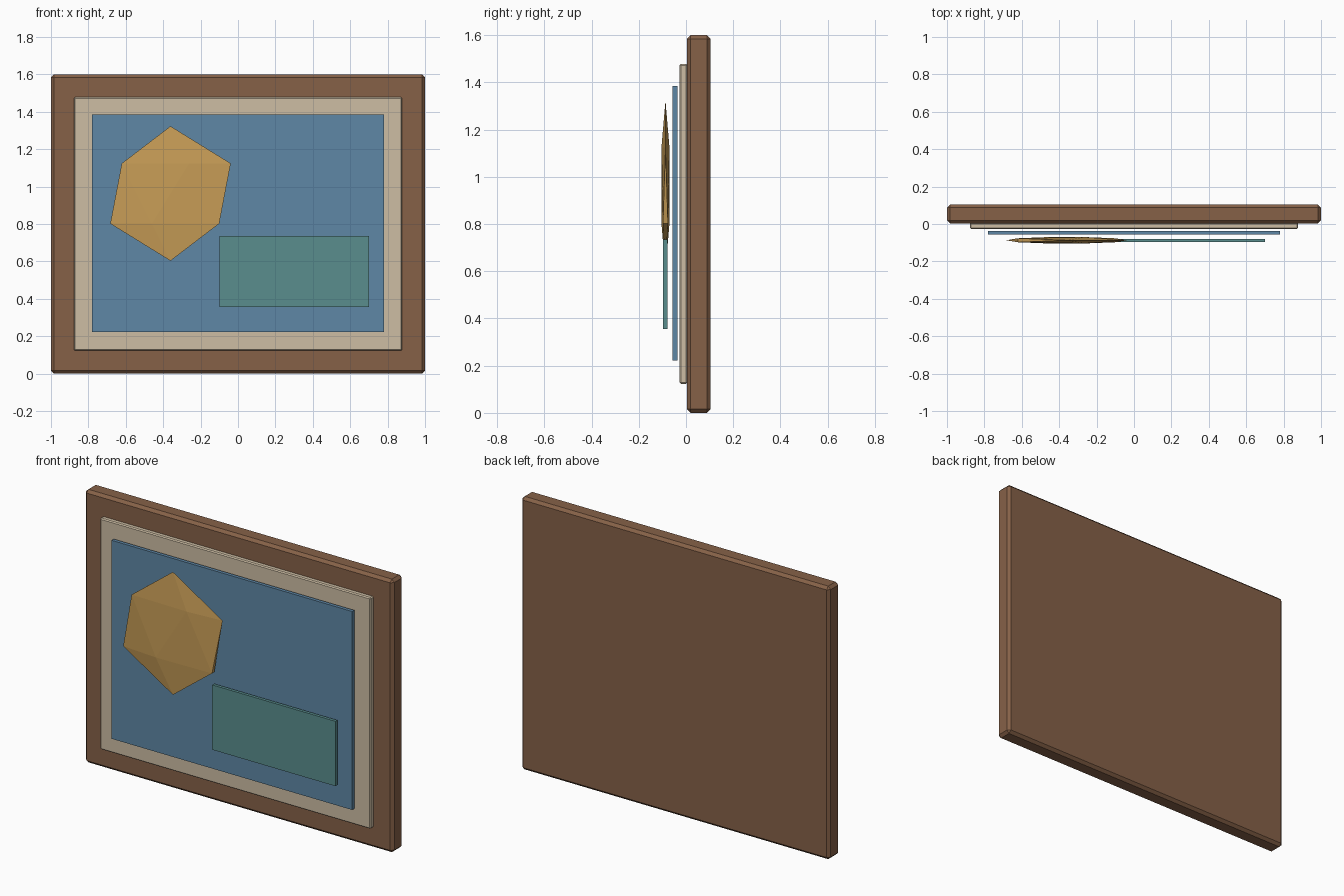
import bpy

cube = bpy.data.objects.get("Cube")
if cube:
    bpy.data.objects.remove(cube, do_unlink=True)


def material(name, rgb):
    mat = bpy.data.materials.new(name)
    mat.use_nodes = True
    mat.diffuse_color = (*rgb, 1)
    mat.node_tree.nodes["Principled BSDF"].inputs["Base Color"].default_value = (*rgb, 1)
    return mat


def panel(name, mat, x, y, z, bevel=0):
    """Box spanning the given (low, high) ranges, with optional chamfered edges."""
    spans = (x, y, z)
    bpy.ops.mesh.primitive_cube_add(size=1, location=[(a + b) / 2 for a, b in spans])
    obj = bpy.context.object
    obj.name = name
    obj.scale = [b - a for a, b in spans]
    bpy.ops.object.transform_apply(location=False, rotation=False, scale=True)
    obj.data.materials.append(mat)
    if bevel:
        mod = obj.modifiers.new("Chamfer", "BEVEL")
        mod.width = bevel
        mod.segments = 1
    return obj


wood = material("brown wood", (0.24, 0.12, 0.064))
cream = material("cream card", (0.61, 0.51, 0.37))
blue = material("blue paint", (0.112, 0.242, 0.38))
teal = material("teal paint", (0.1, 0.268, 0.268))
gold = material("gold paint", (0.58, 0.34, 0.095))

# Stacked layers, from the wall outwards
panel("frame_board", wood, (-1, 1), (0.004, 0.104), (0, 1.6), 0.016)
panel("mat_board", cream, (-0.877, 0.877), (-0.027, 0.006), (0.123, 1.478), 0.006)
panel("canvas", blue, (-0.78, 0.78), (-0.057, -0.037), (0.222, 1.385))
panel("teal_block", teal, (-0.1, 0.7), (-0.097, -0.079), (0.355, 0.735))

# Flattened faceted sun
bpy.ops.mesh.primitive_ico_sphere_add(subdivisions=1, radius=1, location=(-0.361, -0.087, 0.963))
sun = bpy.context.object
sun.name = "faceted_sun"
sun.scale = (0.36, 0.02, 0.36)
bpy.ops.object.transform_apply(location=False, rotation=False, scale=True)
sun.data.materials.append(gold)
